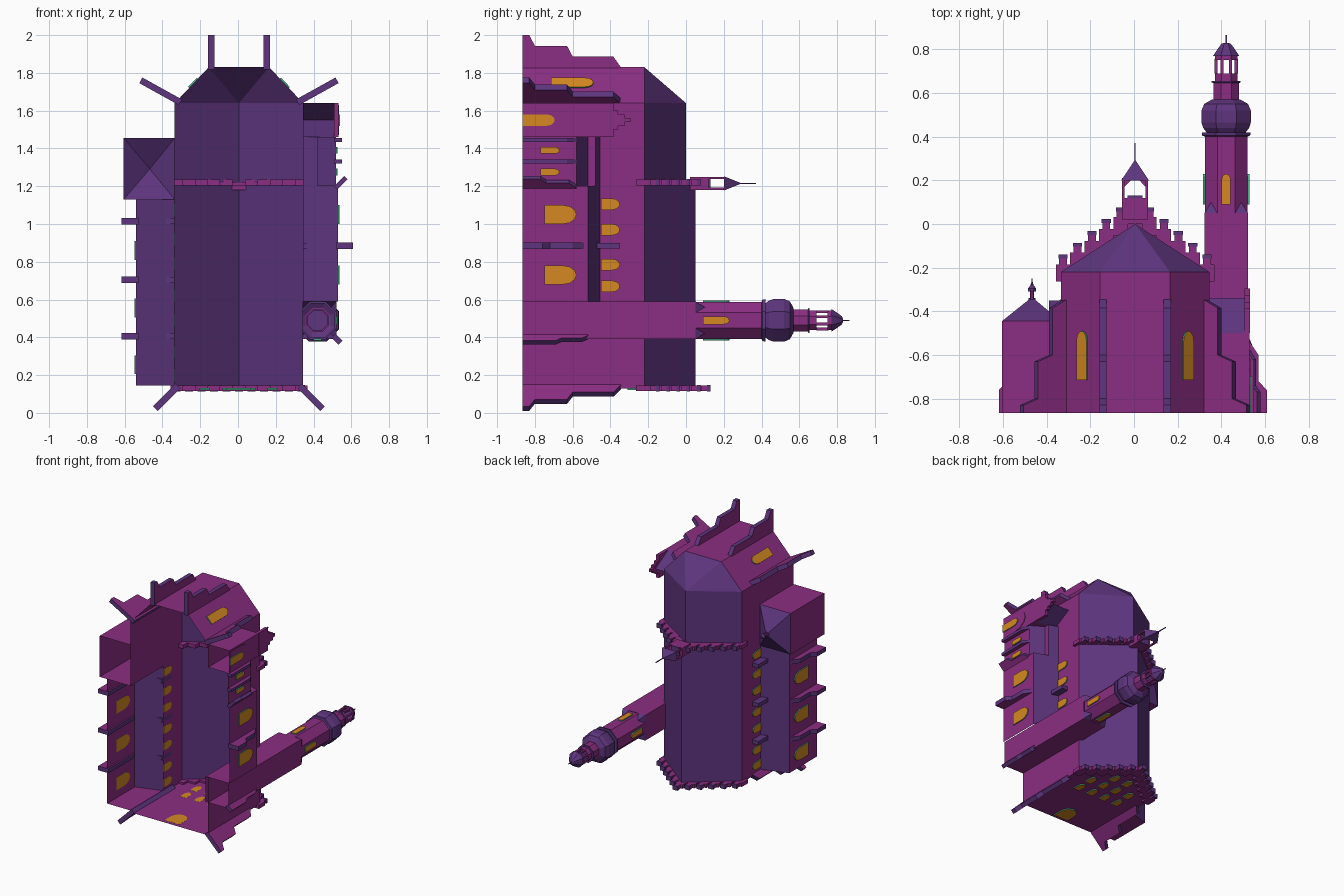
import bpy, bmesh, math
from mathutils import Vector

if "Cube" in bpy.data.objects:
    bpy.data.objects.remove(bpy.data.objects["Cube"])

# The church lies with its height along +y and its length along z; G is its ground level
G, CX, XL, XR, EAVE = -0.865, 0.005, -0.335, 0.345, -0.22
COL = {"wall_purple": (0.26, 0.027, 0.225), "roof_violet": (0.11, 0.035, 0.205),
       "window_orange": (0.66, 0.25, 0.015), "frame_green": (0.07, 0.45, 0.24)}
MATS = []
for n, c in COL.items():
    m = bpy.data.materials.new(n)
    m.diffuse_color = (*c, 1)
    m.use_nodes = True
    m.node_tree.nodes["Principled BSDF"].inputs["Base Color"].default_value = m.diffuse_color
    MATS.append(m)
WALL, ROOF, GLASS, FRAME = range(4)

def mesh(name, verts, faces, mats):
    me = bpy.data.meshes.new(name)
    me.from_pydata([tuple(v) for v in verts], [], faces)
    for m in MATS:
        me.materials.append(m)
    for i, p in enumerate(me.polygons):
        p.material_index = mats[i] if isinstance(mats, list) else mats
    bm = bmesh.new()
    bm.from_mesh(me)
    bmesh.ops.recalc_face_normals(bm, faces=bm.faces[:])
    bm.to_mesh(me)
    bm.free()
    ob = bpy.data.objects.new(name, me)
    bpy.context.collection.objects.link(ob)
    return ob

def box(name, x0, x1, y0, y1, z0, z1, mat=WALL):
    v = [(x, y, z) for x in (x0, x1) for y in (y0, y1) for z in (z0, z1)]
    f = [(0, 1, 3, 2), (4, 6, 7, 5), (0, 4, 5, 1), (2, 3, 7, 6), (0, 2, 6, 4), (1, 5, 7, 3)]
    return mesh(name, v, f, mat)

def shell(name, prof, z0, z1):
    """Open cross-section (x, y) swept along z; sloping strips become roof."""
    v = [(x, y, z) for x, y in prof for z in (z0, z1)]
    f, m = [], []
    for i in range(len(prof) - 1):
        f.append((2*i, 2*i+1, 2*i+3, 2*i+2))
        m.append(ROOF if abs(prof[i+1][0] - prof[i][0]) > 0.01 else WALL)
    return mesh(name, v, f, m)

def panel(name, pts, mat=WALL):
    return mesh(name, pts, [tuple(range(len(pts)))], mat)

def lathe(name, x, z, rings, n=8, roof=lambda y: False):
    """Rings of (y, apothem) around an upright axis, open at the bottom."""
    k = 1 / math.cos(math.pi / n)
    v = [(x + r*k*math.cos((j+.5)*2*math.pi/n), y, z + r*k*math.sin((j+.5)*2*math.pi/n))
         for y, r in rings for j in range(n)]
    f, m = [], []
    for i in range(len(rings) - 1):
        for j in range(n):
            a, b = i*n + j, i*n + (j+1) % n
            f.append((a, b, b+n, a+n))
            m.append(ROOF if roof((rings[i][0] + rings[i+1][0]) / 2) else WALL)
    f.append(tuple(range((len(rings)-1)*n, len(rings)*n)))
    m.append(ROOF)
    return mesh(name, v, f, m)

def window(name, x, z, y0, h, w, ang, face=GLASS, side=FRAME, t=0.008):
    """Arched plate; ang is the direction of its outward normal in the x-z plane."""
    nrm = Vector((math.cos(ang), 0, math.sin(ang)))
    right = Vector((-math.sin(ang), 0, math.cos(ang)))
    ah = min(w * .7, h * .5)
    pts = [(-w/2, 0), (w/2, 0)] + [(w/2*math.cos(a*math.pi/6), h-ah+ah*math.sin(a*math.pi/6)) for a in range(7)]
    v = [Vector((x, y0 + b, z)) + right*a + nrm*o for o in (-.001, t) for a, b in pts]
    n = len(pts)
    f = [tuple(range(n)), tuple(range(n, 2*n))] + [(i, (i+1) % n, n+(i+1) % n, n+i) for i in range(n)]
    return mesh(name, v, f, [face, face] + [side]*n)

def buttress(name, x, z, ang, prof, w=.034):
    """Stepped pier, profile of (distance out, y) from its top down to the ground."""
    d = Vector((math.cos(ang), 0, math.sin(ang)))
    s = Vector((-math.sin(ang), 0, math.cos(ang))) * w / 2
    p = [(-.012, prof[0][1])] + prof + [(prof[-1][0], G), (-.012, G)]
    n = len(p)
    v = [Vector((x, y, z)) + d*a + s*k for k in (-1, 1) for a, y in p]
    f = [tuple(range(n)), tuple(range(n, 2*n))] + [(i, (i+1) % n, n+(i+1) % n, n+i) for i in range(n)]
    return mesh(name, v, f, [WALL, WALL] + [ROOF]*n)

def steps(k):
    return [(0, -.345), (k, -.385), (k, -.60), (2*k, -.63), (2*k, -.80), (3*k, -.83)]

R0, L0 = (XR, EAVE), (XL, EAVE)
# Nave and choir: roofs, then side walls
shell("nave_roof", [L0, (CX, .05), R0], .13, 1.22)
shell("choir_roof", [L0, (CX, 0), R0], 1.22, 1.64)
panel("nave_rear_gable", [(XL, EAVE, 1.22), (CX, .05, 1.22), (XR, EAVE, 1.22), (CX, 0, 1.22)])
shell("choir_left_wall", [(XL, G), L0], 1.13, 1.64)
shell("nave_right_wall", [(XR, G), R0], .13, .59)
panel("front_wall", [(XL, G, .13), (XR, G, .13), (XR, EAVE, .13), (CX, .05, .13), (XL, EAVE, .13)])

# Side aisles with clerestory walls above
shell("left_aisle", [(-.54, G), (-.54, -.52), (XL, -.455), L0], .145, 1.13)
panel("left_aisle_front", [(-.54, G, .145), (-.54, -.52, .145), (XL, -.455, .145), (XL, G, .145)])
panel("left_aisle_corner", [(XL, G, .13), (XL, EAVE, .13), (XL, EAVE, .145), (XL, G, .145)])
shell("right_aisle", [(.53, G), (.53, -.52), (XR, -.455), R0], .59, 1.2)
shell("right_annex", [(.52, G), (.52, -.58), (.42, -.52), (.42, -.48), (XR, -.455), R0], 1.2, 1.46)
panel("right_aisle_end", [(.53, -.60, 1.2), (.53, -.52, 1.2), (XR, -.455, 1.2), (.42, -.48, 1.2), (.42, -.52, 1.2), (.52, -.58, 1.2)])
shell("choir_right_wall", [(XR, G), R0], 1.46, 1.64)

# Polygonal apse: three walls and a hipped roof
ap = [(XL, 1.64), (-.155, 1.83), (.165, 1.83), (XR, 1.64)]
for i in range(3):
    (a, b), (c, d) = ap[i], ap[i+1]
    panel("apse_wall", [(a, G, b), (c, G, d), (c, EAVE, d), (a, EAVE, b)])
    panel("apse_roof", [(a, EAVE, b), (c, EAVE, d), (CX, 0, 1.64)], ROOF)
na = math.atan2(.18, .19)
window("apse_window", .245, 1.745, -.715, .225, .068, na)
window("apse_window", -.235, 1.745, -.715, .225, .068, math.pi - na)

# Stepped battlements on the two gables
for zc in (.13, 1.22):
    for i in range(-5, 6):
        x, top = CX + .066*i, .13 - .054*abs(i)
        low = .05 - .8*abs(x - CX) - .05
        box("gable_step", x-.033, x+.033, low, top-.045, zc-.015, zc+.015)
        box("gable_merlon", x-.018, x+.018, top-.045, top-.018, zc-.015, zc+.015)
        box("gable_cap", x-.021, x+.021, top-.018, top, zc-.017, zc+.017, ROOF)

# Bell turret on the rear gable
z0, z1 = 1.18, 1.25
box("turret_base", -.055, .065, .02, .12, z0, z1)
box("turret_sill", -.03, .04, .115, .13, z0, z1, ROOF)
for x in (-.055, .053):
    for z in (z0, z1 - .012):
        box("turret_post", x, x+.012, .12, .2, z, z+.012)
for s in (-1, 1):
    for z in (z0, z1 - .012):
        panel("turret_arch", [(CX+s*.06, .17, z), (CX+s*.048, .17, z), (CX+s*.02, .2, z), (CX+s*.06, .21, z)])
v = [(-.058, .2, z0-.003), (.068, .2, z0-.003), (.068, .2, z1+.003), (-.058, .2, z1+.003), (CX, .295, 1.215)]
mesh("turret_roof", v, [(0, 1, 2, 3), (0, 1, 4), (1, 2, 4), (2, 3, 4), (3, 0, 4)], ROOF)
box("turret_spike", CX-.003, CX+.003, .28, .37, 1.212, 1.218, ROOF)

# Main tower: square shaft, octagon, onion dome, lantern
TX, TZ, H = .422, .49, .1
shaft = [(TX+a*H, y, TZ+b*H) for y in (G, .05) for a, b in ((-1, -1), (1, -1), (1, 1), (-1, 1))]
mesh("tower_shaft", shaft, [(i, (i+1) % 4, (i+1) % 4 + 4, i+4) for i in range(4)], WALL)
for a in (-1, 1):
    for b in (-1, 1):
        p = [(TX+a*H, .05, TZ+b*H), (TX+a*H, .05, TZ+b*.041), (TX+a*.041, .05, TZ+b*H), (TX+a*.069, .1, TZ+b*.069)]
        mesh("tower_corner_spur", p, [(0, 1, 3), (0, 2, 3)], ROOF)
lathe("tower_octagon_and_onion", TX, TZ, [(.05, .098), (.4, .098), (.405, .11), (.42, .112), (.42, .09), (.44, .105),
      (.465, .113), (.52, .113), (.55, .1), (.57, .065), (.57, .058), (.645, .058), (.648, .066), (.655, .066), (.655, .052), (.69, .052)],
      8, lambda y: .402 < y < .57 or .645 < y < .656)
for j in range(8):
    a = (j + .5) * math.pi / 4
    x, z = TX + .05*math.cos(a), TZ + .05*math.sin(a)
    box("lantern_post", x-.007, x+.007, .69, .755, z-.007, z+.007)
lathe("lantern_roof", TX, TZ, [(.75, .052), (.77, .052), (.77, .06), (.80, .04), (.825, .022), (.83, .01)], 8, lambda y: y > .769)
box("lantern_spike", TX-.003, TX+.003, .82, .865, TZ-.003, TZ+.003, ROOF)
for k in range(4):
    a = k * math.pi / 2
    window("tower_window", TX + .098*math.cos(a), TZ + .098*math.sin(a), .09, .14, .042, a)

# Left sacristy with pyramid roof and tiny lantern
SX, SZ = -.467, 1.292
c = [(-.605, 1.13), (XL, 1.13), (XL, 1.455), (-.605, 1.455)]
v = [(x, y, z) for y in (G, -.445) for x, z in c] + [(SX, -.335, SZ)]
mesh("sacristy", v, [(i, (i+1) % 4, (i+1) % 4+4, i+4) for i in range(4)] + [(i+4, (i+1) % 4+4, 8) for i in range(4)], [WALL]*4 + [ROOF]*4)
lathe("sacristy_lantern", SX, SZ, [(-.35, .016), (-.34, .016), (-.34, .01), (-.31, .01), (-.308, .019), (-.295, .019),
      (-.282, .008), (-.265, .003), (-.25, .002)], 8, lambda y: y > -.31 or y < -.34)

# Right chapel with a stepped gable facing +x
for z in (1.46, 1.64):
    panel("chapel_side", [(XR, G, z), (.53, G, z), (.53, -.5, z), (XR, -.5, z)])
    panel("chapel_roof", [(XR, -.5, z), (.53, -.5, z), (.53, -.34, 1.55), (XR, -.34, 1.55)], ROOF)
panel("chapel_front", [(.53, G, 1.46), (.53, -.385, 1.46), (.53, -.385, 1.64), (.53, G, 1.64)])
low = -.5
for h, top in ((.09, -.385), (.05, -.36), (.03, -.325), (.011, -.295)):
    box("chapel_gable_step", .507, .532, low, top, 1.55-h, 1.55+h)
    low = top
window("chapel_portal", .53, 1.55, G, .25, .16, 0, WALL, WALL, .004)
window("chapel_window", .533, 1.55, G, .17, .06, 0)

# Aisle, annex and clerestory windows
for z in (.255, .555, .86):
    window("left_aisle_window", -.54, z, -.75, .17, .1, math.pi)
for z in (.20, .32, .49, .62, .79, .92, 1.075):
    window("left_clerestory_window", XL, z, -.45, .1, .06, math.pi)
for z in (.73, 1.05):
    window("right_aisle_window", .53, z, -.75, .17, .1, 0)
for z in (.67, .785, .97, 1.105):
    window("right_clerestory_window", XR, z, -.45, .1, .06, 0)
for z in (1.275, 1.39):
    window("annex_window", .52, z, -.77, .1, .036, 0)

# Front wall windows and door
for y, xs in ((-.44, (.06, .18)), (-.31, (.06, .18)), (-.18, (.06,))):
    for x in xs:
        for s in (-1, 1):
            window("front_window", CX + s*x, .13, y, .09, .055, -math.pi/2)
window("front_door", CX, .13, G + .03, .15, .13, -math.pi/2)

# Buttresses: apse, front corners, aisles, clerestory
for x in (-.142, .152):
    buttress("apse_buttress", x, 1.83, math.pi/2, steps(.0567))
for x, a in ((XR - .02, 29), (XL + .02, 151)):
    buttress("choir_buttress", x, 1.65, math.radians(a), steps(.076))
for x, a in ((XR - .01, -45), (XL + .01, 225)):
    buttress("front_buttress", x, .135, math.radians(a), steps(.053))
aisle = [(0, -.54), (.04, -.60), (.04, -.72), (.078, -.76)]
for z in (.405, .705, 1.015):
    buttress("left_aisle_buttress", -.54, z, math.pi, aisle)
    box("left_clerestory_pier", XL-.055, XL, -.47, -.35, z-.015, z+.015, ROOF)
buttress("right_aisle_buttress", .53, .885, 0, aisle)
box("right_clerestory_pier", XR, XR+.055, -.47, -.35, .87, .90, ROOF)
small = [(0, -.58), (.03, -.63)]
for z in (1.33, 1.445):
    buttress("annex_buttress", .52, z, 0, small, .022)
buttress("annex_corner_buttress", .525, 1.2, math.radians(45), [(0, -.58), (.035, -.62), (.035, -.74), (.065, -.77)], .025)
buttress("tower_buttress", .515, .40, math.radians(-45), [(0, -.52), (.02, -.55), (.02, -.66), (.04, -.69)], .03)
